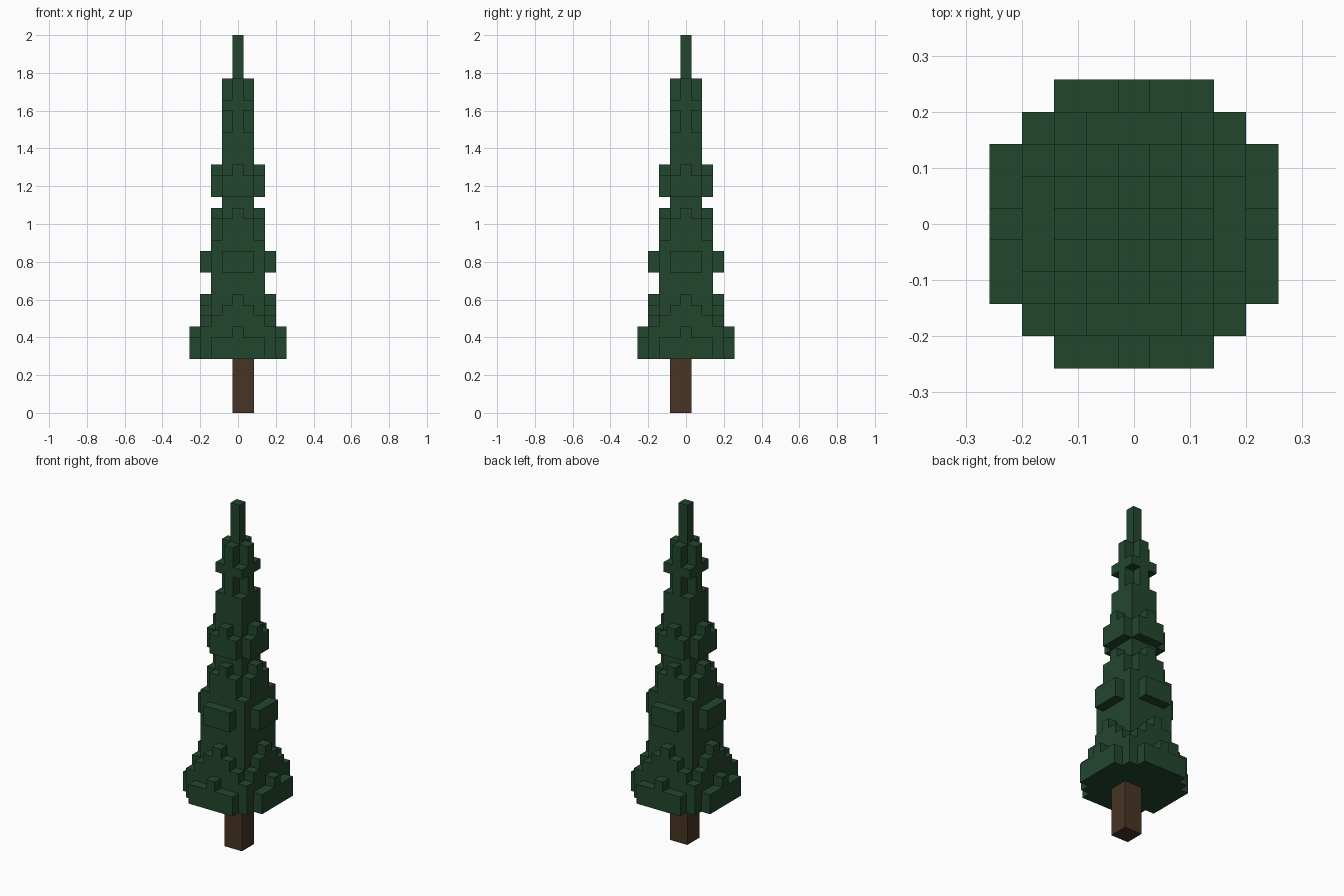
import bpy
import bmesh
from mathutils import Vector

if "Cube" in bpy.data.objects:
    bpy.data.objects.remove(bpy.data.objects["Cube"], do_unlink=True)

U = 2 / 35  # edge length of one block


def make_material(name, color):
    mat = bpy.data.materials.new(name)
    mat.use_nodes = True
    mat.diffuse_color = (*color, 1)
    mat.node_tree.nodes["Principled BSDF"].inputs["Base Color"].default_value = (*color, 1)
    return mat


def block_mesh(name, cells, mat):
    """Outer skin of a set of blocks: one quad per exposed block side."""
    bm = bmesh.new()
    axes = [Vector(a) for a in ((1, 0, 0), (0, 1, 0), (0, 0, 1))]
    for cell in cells:
        centre = Vector(cell) + axes[2] * 0.5
        for i, axis in enumerate(axes):
            for sign in (1, -1):
                n = axis * sign
                if tuple(int(c + d) for c, d in zip(cell, n)) in cells:
                    continue
                u = axes[(i + 1) % 3] / 2
                v = n.cross(u)
                mid = centre + n / 2
                corners = (mid - u - v, mid + u - v, mid + u + v, mid - u + v)
                bm.faces.new([bm.verts.new(p * U) for p in corners])
    bmesh.ops.remove_doubles(bm, verts=bm.verts, dist=U / 100)
    mesh = bpy.data.meshes.new(name)
    bm.to_mesh(mesh)
    bm.free()
    mesh.materials.append(mat)
    obj = bpy.data.objects.new(name, mesh)
    bpy.context.collection.objects.link(obj)
    return obj


def cross(cells, bottom, top, reach, half):
    """Add a plus shape with arms of the given reach and half width."""
    for z in range(bottom, top):
        for a in range(-reach, reach + 1):
            for b in range(-half, half + 1):
                cells.update({(a, b, z), (b, a, z)})


# Foliage tiers: bottom layer, top layer, arm reach, arm half width
tiers = [
    # wide skirt
    (5, 7, 4, 2), (7, 8, 4, 0), (5, 8, 3, 3),
    (8, 9, 3, 2), (9, 10, 3, 1), (10, 11, 3, 0),
    # middle boughs
    (8, 16, 2, 2), (13, 15, 3, 1),
    (16, 18, 2, 1), (18, 19, 2, 0),
    # upper boughs
    (16, 26, 1, 1), (20, 22, 2, 1), (22, 23, 2, 0),
    # crown and spire
    (26, 31, 1, 0), (28, 29, 1, 1), (31, 35, 0, 0),
]
leaves = set()
for tier in tiers:
    cross(leaves, *tier)
block_mesh("foliage", leaves, make_material("dark green needles", (0.0165, 0.061, 0.028)))

# Trunk, two blocks square and set off centre
trunk = {(x, y, z) for x in (0, 1) for y in (-1, 0) for z in range(5)}
block_mesh("trunk", trunk, make_material("brown bark", (0.065, 0.035, 0.018)))
